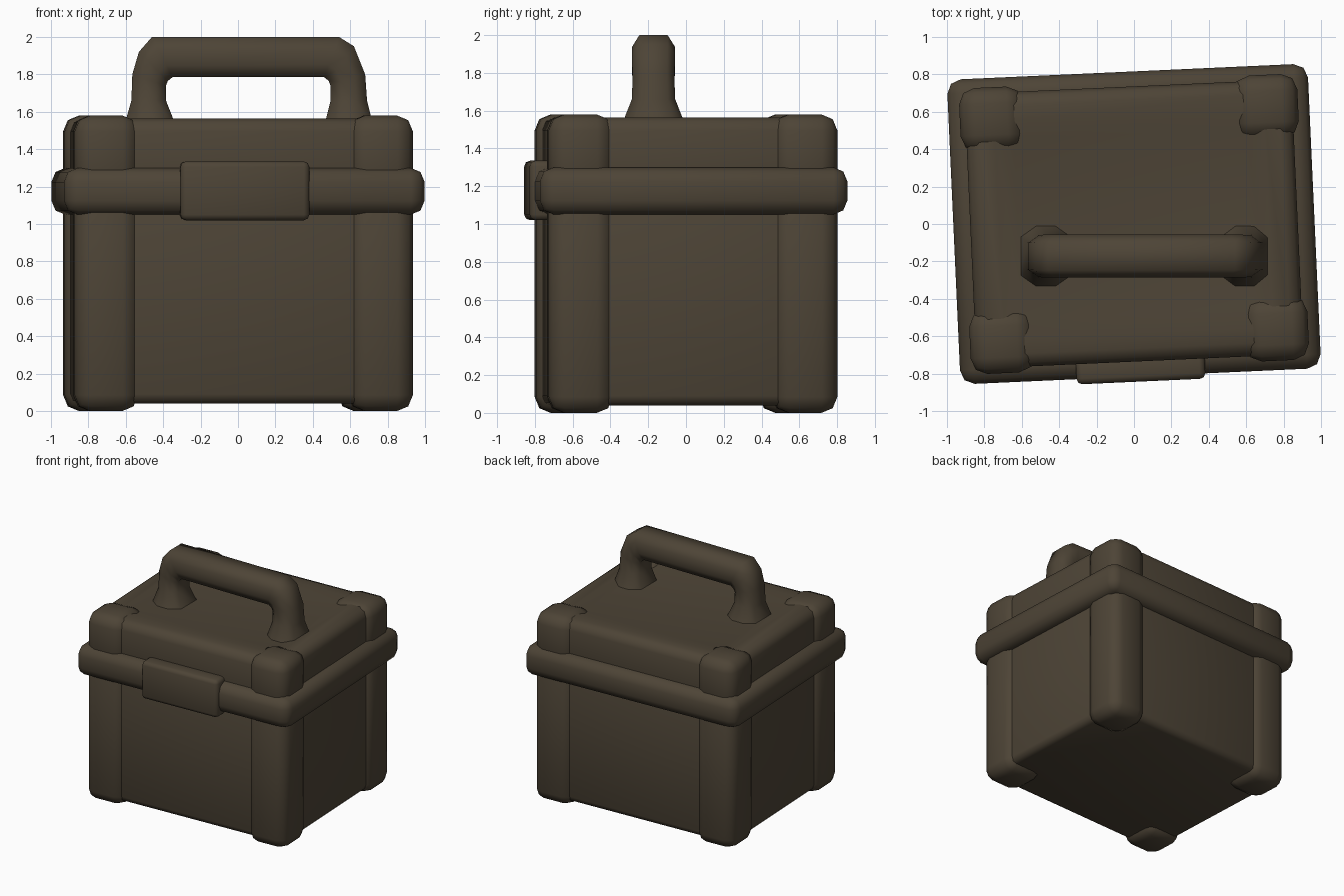
import bpy, bmesh, math
from mathutils import Vector, Matrix

cube = bpy.data.objects.get("Cube")
if cube:
    bpy.data.objects.remove(cube)

mat = bpy.data.materials.new("dark olive brown")
mat.use_nodes = True
colour = (0.075, 0.058, 0.037, 1)
mat.diffuse_color = colour
bsdf = mat.node_tree.nodes["Principled BSDF"]
bsdf.inputs["Base Color"].default_value = colour
bsdf.inputs["Roughness"].default_value = 0.8

TWIST = Matrix.Rotation(math.radians(2.6), 4, 'Z')


def finish(name, bm, angle=50):
    bmesh.ops.recalc_face_normals(bm, faces=bm.faces)
    mesh = bpy.data.meshes.new(name)
    bm.to_mesh(mesh)
    bm.free()
    mesh.materials.append(mat)
    obj = bpy.data.objects.new(name, mesh)
    bpy.context.collection.objects.link(obj)
    bpy.ops.object.select_all(action='DESELECT')
    obj.select_set(True)
    bpy.context.view_layer.objects.active = obj
    bpy.ops.object.shade_smooth_by_angle(angle=math.radians(angle))
    return obj


def block(name, low, high, bevel, dish=0):
    """Rounded box between two corners, optionally with a sunken top."""
    low, high = Vector(low), Vector(high)
    bm = bmesh.new()
    bmesh.ops.create_cube(bm, size=1)
    size = high - low
    for v in bm.verts:
        v.co = (low + high) / 2 + Vector(a * b for a, b in zip(v.co, size))
    bmesh.ops.bevel(bm, geom=bm.edges[:], offset=bevel, segments=2,
                    profile=0.5, affect='EDGES')
    if dish:
        bm.normal_update()
        top = max(bm.faces, key=lambda f: f.calc_center_median().z)
        bmesh.ops.inset_region(bm, faces=[top], thickness=0.12)
        bmesh.ops.inset_region(bm, faces=[top], thickness=0.14, depth=-dish)
    bm.transform(TWIST)
    return finish(name, bm)


# Main box, lid and the rim between them
block("box_body", (-0.875, -0.735, 0.04), (0.875, 0.735, 1.2), 0.05)
block("lid", (-0.875, -0.735, 1.1), (0.875, 0.735, 1.565), 0.07, dish=0.02)
block("rim", (-0.965, -0.815, 1.05), (0.965, 0.815, 1.3), 0.075)

# Raised corner guards on the box and the lid
OUT_X, OUT_Y, WIDE = 0.905, 0.765, 0.34
for sx, x_name in ((-1, "right"), (1, "left")):
    for sy, y_name in ((-1, "front"), (1, "back")):
        xs = sorted((sx * OUT_X, sx * (OUT_X - WIDE)))
        ys = sorted((sy * OUT_Y, sy * (OUT_Y - WIDE)))
        for part, z0, z1 in (("box", 0, 1.18), ("lid", 1.15, 1.58)):
            block(f"{part}_corner_{y_name}_{x_name}",
                  (xs[0], ys[0], z0), (xs[1], ys[1], z1), 0.085)

# Front latch plate
block("latch", (-0.345, -0.843, 1.02), (0.345, -0.7, 1.335), 0.03)

# Carry handle: each ring is outer x, z, inner x, z and half depth
rings = [
    (-0.61, 1.52, -0.33, 1.52, 0.17), (-0.57, 1.66, -0.385, 1.66, 0.115),
    (-0.565, 1.8, -0.385, 1.74, 0.11), (-0.53, 1.92, -0.375, 1.765, 0.115),
    (-0.46, 2.0, -0.35, 1.785, 0.115), (0.54, 2.0, 0.46, 1.785, 0.115),
    (0.62, 1.95, 0.485, 1.765, 0.115), (0.68, 1.8, 0.495, 1.74, 0.11),
    (0.69, 1.66, 0.495, 1.66, 0.115), (0.725, 1.52, 0.46, 1.52, 0.17),
]
section = [(1, 0.65), (0.4, 1), (-0.4, 1), (-1, 0.65)]
section += [(a, -b) for a, b in reversed(section)]
bm = bmesh.new()
loops = []
for ox, oz, ix, iz, depth in rings:
    mid = Vector((ox + ix, 0, oz + iz)) / 2 + Vector((0, -0.172, 0))
    axis = Vector((ox - ix, 0, oz - iz)) / 2
    loops.append([bm.verts.new(mid + axis * a + Vector((0, depth * b, 0)))
                  for a, b in section])
for one, two in zip(loops, loops[1:]):
    for i in range(len(section)):
        j = (i + 1) % len(section)
        bm.faces.new((one[i], one[j], two[j], two[i]))
bm.faces.new(loops[0])
bm.faces.new(loops[-1])
finish("carry_handle", bm, 65)
